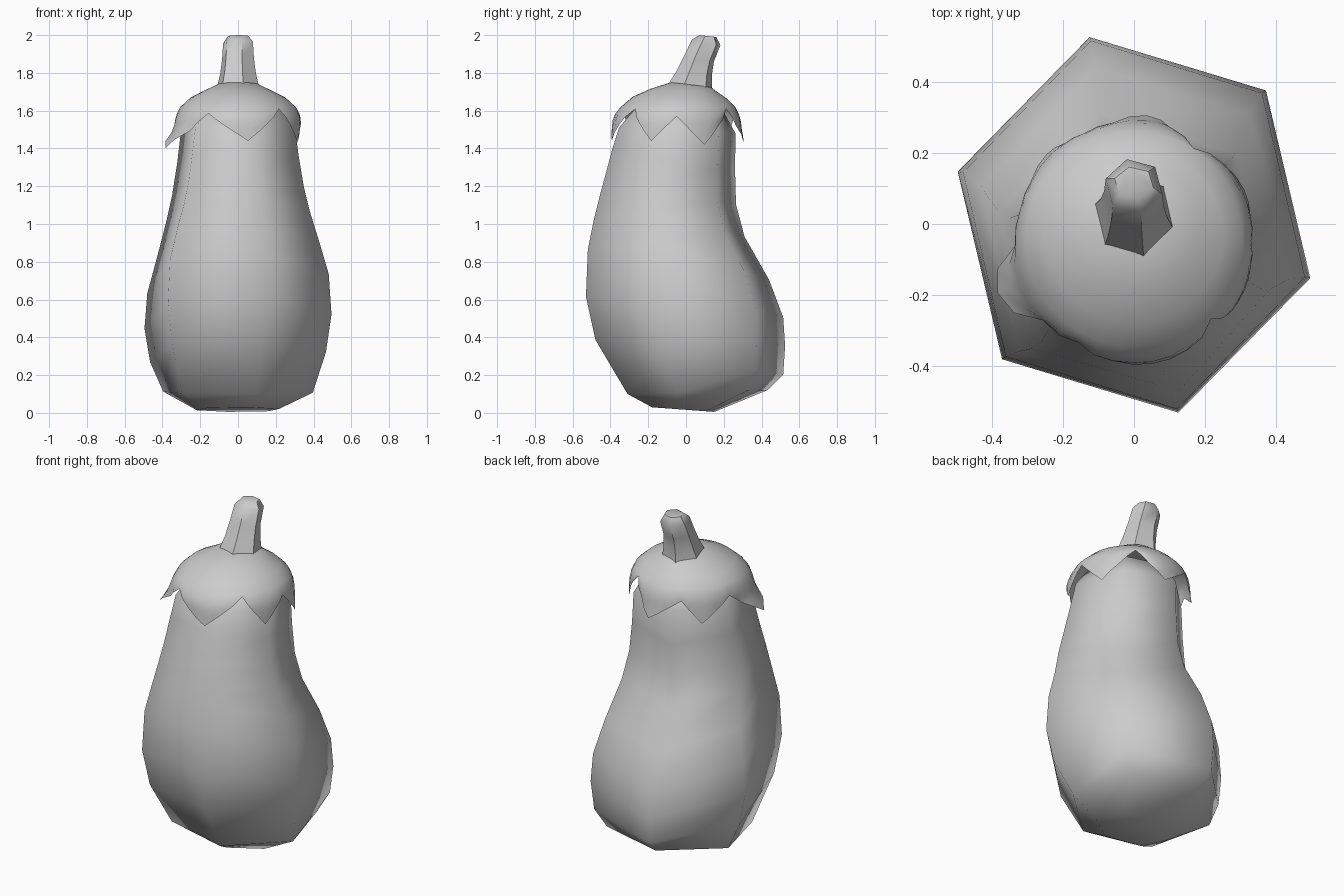
import bpy, bmesh
from math import sin, cos, radians

cube = bpy.data.objects.get("Cube")
if cube:
    bpy.data.objects.remove(cube, do_unlink=True)

grey = bpy.data.materials.new("plain grey")
grey.use_nodes = True
grey.diffuse_color = (0.6, 0.6, 0.6, 1)
grey.node_tree.nodes["Principled BSDF"].inputs["Base Color"].default_value = (0.6, 0.6, 0.6, 1)


def ring(station, angles, spread=1.0):
    """Tilted ellipse from its front point, back point and half width."""
    yf, zf, yb, zb, w = station
    mid, half = (yf + yb) / 2, (yb - yf) / 2 * spread
    return [(w * spread * cos(a), mid + half * sin(a),
             (zf + zb) / 2 + (zb - zf) / 2 * sin(a)) for a in angles]


def loft(name, rings, close_bottom=True):
    """Skin a stack of rings, listed from bottom to top."""
    bm = bmesh.new()
    rows = [[bm.verts.new(p) for p in r] for r in rings]
    n = len(rows[0])
    for low, high in zip(rows, rows[1:]):
        for j in range(n):
            k = (j + 1) % n
            bm.faces.new((low[j], low[k], high[k], high[j]))
    bm.faces.new(rows[-1])
    if close_bottom:
        bm.faces.new(rows[0][::-1])
    mesh = bpy.data.meshes.new(name)
    bm.to_mesh(mesh)
    bm.free()
    mesh.materials.append(grey)
    obj = bpy.data.objects.new(name, mesh)
    bpy.context.collection.objects.link(obj)
    for p in mesh.polygons:
        p.use_smooth = True
    return obj


hexagon = [radians(-76 + 60 * i) for i in range(6)]

# Fruit body: six-sided, bulging low at the back
body_stations = [
    (-.18, .03, .15, .005, .22),
    (-.31, .10, .43, .12, .40),
    (-.48, .39, .515, .20, .47),
    (-.53, .62, .525, .35, .50),
    (-.52, .87, .515, .50, .485),
    (-.49, 1.02, .44, .70, .435),
    (-.46, 1.14, .31, .93, .385),
    (-.43, 1.25, .265, 1.10, .352),
    (-.39, 1.40, .26, 1.28, .325),
    (-.355, 1.51, .262, 1.48, .305),
    (-.27, 1.61, .19, 1.61, .23),
]
loft("fruit_body", [ring(s, hexagon, 1.03) for s in body_stations])

# Leafy cap: rim outline as (azimuth, height, flare) at each notch and tip
rim_keys = [
    (-119, 1.585, 1), (-81, 1.44, 1.02), (-46, 1.61, 1), (-23, 1.44, 1.01),
    (0, 1.57, 1), (25, 1.42, 1.02), (57, 1.61, .98), (84, 1.43, 1.05),
    (116, 1.56, 1), (135, 1.43, 1.03), (164, 1.56, 1), (200, 1.40, 1.22),
]
steps = 4
angles, heights, flares = [], [], []
for i, (a, z, f) in enumerate(rim_keys):
    a2, z2, f2 = rim_keys[(i + 1) % len(rim_keys)]
    if a2 < a:
        a2 += 360
    for s in range(steps):
        t = s / steps
        angles.append(radians(a + (a2 - a) * t))
        heights.append(z + (z2 - z) * t)
        # Only the very tip of a leaf curls away
        flares.append(f + (f2 - f) * t if f < f2 and t > .6 or f > f2 and t < .4 else min(f, f2))

cap_stations = [
    (-.345, 1.62, .26, 1.62, .305),
    (-.28, 1.675, .215, 1.665, .25),
    (-.19, 1.715, .165, 1.70, .175),
    (-.08, 1.75, .13, 1.725, .11),
]
skirt = (-.39, 1.5, .29, 1.5, .335)
outer = ring(skirt, angles)
mid_y = (skirt[0] + skirt[2]) / 2


def skirt_row(t):
    """Row part way from the shoulder (0) to the leaf rim (1)."""
    top = ring(cap_stations[0], angles)
    row = []
    for (x, y, _), (tx, ty, tz), z, f in zip(outer, top, heights, flares):
        drop = min(1, (tz - z) * t / .09)
        ease = 1 - (1 - drop) ** 2
        k = 1 + (f - 1) * t ** 3
        px, py = tx + (x - tx) * ease, ty + (y - ty) * ease
        row.append((px * k, mid_y + (py - mid_y) * k, tz + (z - tz) * t))
    return row


loft("leaf_cap", [skirt_row(t) for t in (1, .75, .5, .25)]
     + [ring(s, angles) for s in cap_stations], close_bottom=False)

# Stem: faceted and leaning back
stem_stations = [
    (-.10, 1.725, .14, 1.70, .115),
    (-.085, 1.755, .138, 1.74, .107),
    (-.05, 1.81, .137, 1.79, .095),
    (-.01, 1.89, .148, 1.86, .085),
    (.03, 1.975, .182, 1.945, .08),
    (.07, 2.0, .16, 1.99, .055),
]
stem = loft("stem", [ring(s, hexagon, 1.03) for s in stem_stations])
bpy.ops.object.select_all(action='DESELECT')
stem.select_set(True)
bpy.context.view_layer.objects.active = stem
bpy.ops.object.shade_smooth_by_angle(angle=radians(50))
